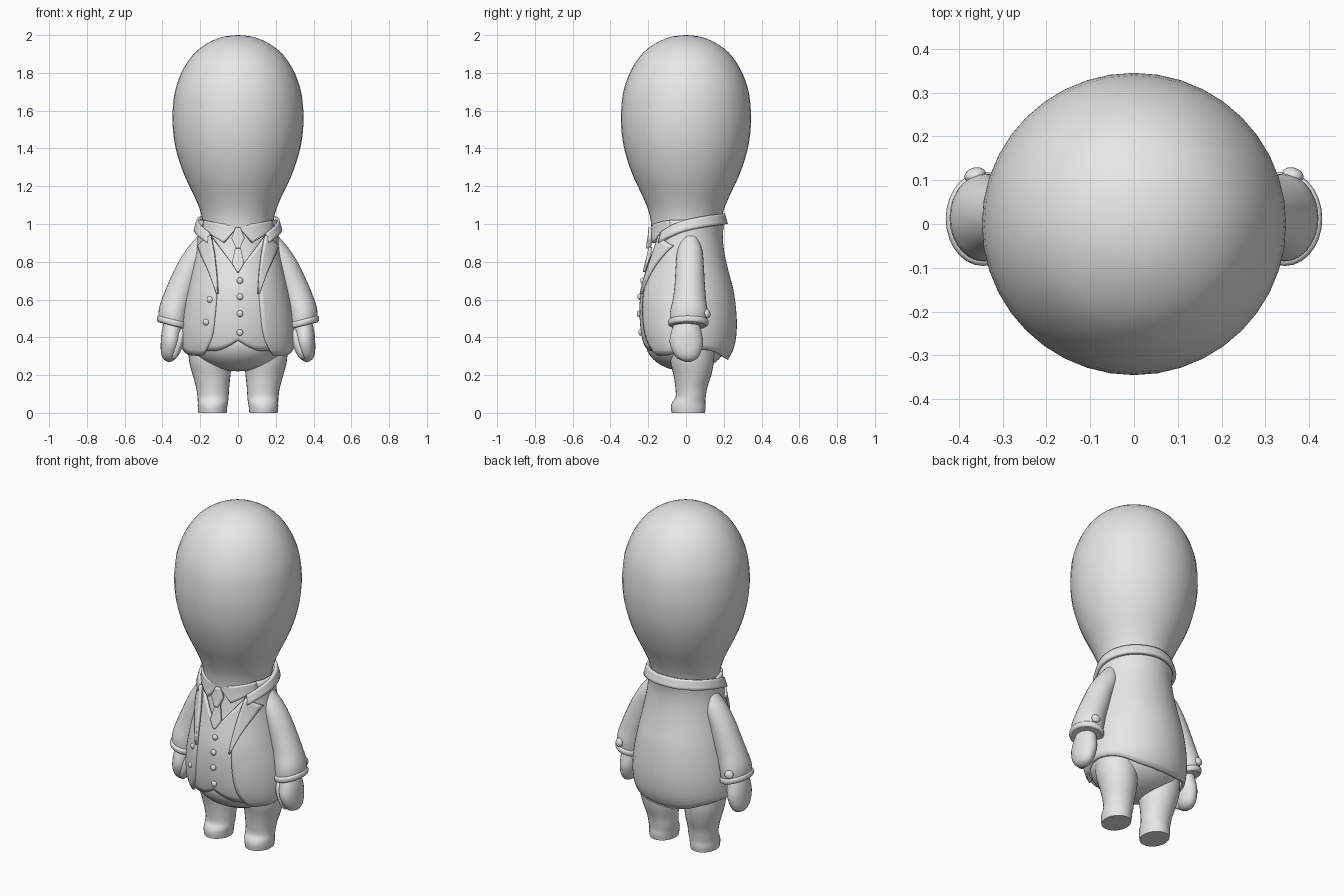
import bpy, bmesh, math
from mathutils import Vector, Matrix

cube = bpy.data.objects.get("Cube")
if cube:
    bpy.data.objects.remove(cube)

clay = bpy.data.materials.new("plain_grey")
clay.use_nodes = True
GREY = (0.8, 0.8, 0.8, 1)
clay.diffuse_color = GREY
clay.node_tree.nodes["Principled BSDF"].inputs["Base Color"].default_value = GREY


def finish(bm, name, subdiv=0, thick=0, angle=40):
    """Turn a bmesh into a smooth-shaded object with optional thickness."""
    bmesh.ops.recalc_face_normals(bm, faces=bm.faces)
    mesh = bpy.data.meshes.new(name)
    bm.to_mesh(mesh)
    bm.free()
    ob = bpy.data.objects.new(name, mesh)
    bpy.context.collection.objects.link(ob)
    mesh.materials.append(clay)
    if thick:
        mod = ob.modifiers.new("thickness", "SOLIDIFY")
        mod.thickness, mod.offset = thick, 0
    if subdiv:
        ob.modifiers.new("round", "SUBSURF").levels = subdiv
        ob.modifiers["round"].render_levels = subdiv
    bpy.ops.object.select_all(action="DESELECT")
    ob.select_set(True)
    bpy.context.view_layer.objects.active = ob
    bpy.ops.object.shade_smooth_by_angle(angle=math.radians(angle))
    return ob


def sample(table, t):
    """Smooth lookup in rows of (key, value, ...), keys ascending."""
    t = min(max(t, table[0][0]), table[-1][0])
    i = next(k for k in range(len(table) - 1) if t <= table[k + 1][0])
    p = [table[min(max(j, 0), len(table) - 1)] for j in range(i - 1, i + 3)]
    s = (t - p[1][0]) / (p[2][0] - p[1][0])
    h = p[2][0] - p[1][0]
    out = []
    for c in range(1, len(p[0])):
        m1 = (p[2][c] - p[0][c]) / (p[2][0] - p[0][0]) * h
        m2 = (p[3][c] - p[1][c]) / (p[3][0] - p[1][0]) * h
        a, b = p[1][c], p[2][c]
        out.append(a + m1 * s + (3 * (b - a) - 2 * m1 - m2) * s**2
                   + (2 * (a - b) + m1 + m2) * s**3)
    return out


def grid(name, rows, cols, func, closed=False, **kw):
    """Surface from func(u, v), with u and v running from 0 to 1."""
    bm = bmesh.new()
    n = cols if closed else cols + 1
    vs = [[bm.verts.new(func(i / cols, j / rows)) for i in range(n)]
          for j in range(rows + 1)]
    for j in range(rows):
        for i in range(cols):
            k = (i + 1) % n
            bm.faces.new((vs[j][i], vs[j][k], vs[j + 1][k], vs[j + 1][i]))
    if closed:
        bm.faces.new(vs[0])
        bm.faces.new(vs[-1])
    return finish(bm, name, **kw)


def loft(name, table, side=1, tilt=0, rows=20, cols=28):
    """Closed tube from rows of (z, centre x, centre y, radius x, radius y)."""
    def func(u, v):
        z = table[0][0] + v * (table[-1][0] - table[0][0])
        cx, cy, rx, ry = sample(table, z)
        a = u * math.tau
        return (side * (cx + rx * math.cos(a)), cy + ry * math.sin(a),
                z + tilt * rx * math.cos(a))
    return grid(name, rows, cols, func, closed=True, angle=50)


# Torso cross-sections: height, half width, front depth, back depth
TORSO = [(.26, .235, .155, .19), (.30, .268, .19, .22), (.36, .284, .22, .245),
         (.45, .286, .238, .256), (.55, .275, .243, .252), (.65, .255, .236, .238),
         (.75, .233, .212, .212), (.85, .212, .188, .19), (.95, .198, .172, .182),
         (1.05, .198, .165, .2)]


def around(a, z, off=0):
    """Point on the torso; angle a is measured from the front."""
    w, f, b = sample(TORSO, z)
    d = f if math.cos(a) > 0 else b
    return Vector(((w + off) * math.sin(a), -(d + off) * math.cos(a), z))


def front(x, z, off=0):
    w = sample(TORSO, z)[0] + off
    return around(math.asin(max(-1, min(1, x / w))), z, off)


def strip(name, edge_a, edge_b, off, thick, side=1, rows=12):
    """Cloth panel on the chest between two edges given as (x, z) points."""
    def at(edge, v):
        k = v * (len(edge) - 1)
        i = min(int(k), len(edge) - 2)
        return Vector(edge[i]).lerp(Vector(edge[i + 1]), k - i)

    def func(u, v):
        x, z = at(edge_a, v).lerp(at(edge_b, v), u)
        return front(side * x, z, off)
    return grid(name, rows, 6, func, thick=thick)


def button(name, place, normal, radius=.017):
    bm = bmesh.new()
    turn = Vector(normal).to_track_quat("Z", "Y").to_matrix().to_4x4()
    bmesh.ops.create_uvsphere(bm, u_segments=16, v_segments=10, radius=radius,
                              matrix=Matrix.Translation(place) @ turn
                              @ Matrix.Diagonal((1, 1, .65, 1)))
    finish(bm, name)


# Egg-shaped head
HEAD = [(0, .004, 2), (.08, .08, 1.991), (.17, .16, 1.958), (.26, .23, 1.905),
        (.37, .29, 1.82), (.49, .332, 1.71), (.6, .346, 1.6), (.69, .346, 1.52),
        (.79, .334, 1.42), (.9, .307, 1.32), (1, .274, 1.235), (1.09, .24, 1.165),
        (1.18, .207, 1.09), (1.25, .19, 1.03), (1.31, .183, .96)]


def head_point(u, v):
    r, z = sample(HEAD, v * HEAD[-1][0])
    return (r * math.cos(u * math.tau), .993 * r * math.sin(u * math.tau), z)


grid("head", 36, 40, head_point, closed=True, angle=60)

# Shirt body, and trouser hips bulging below it
grid("shirt_body", 20, 40,
     lambda u, v: around(u * math.tau, .36 + .65 * v, -.018), closed=True, angle=60)
bm = bmesh.new()
bmesh.ops.create_uvsphere(bm, u_segments=36, v_segments=20, radius=1,
                          matrix=Matrix.Translation((0, 0, .375))
                          @ Matrix.Diagonal((.255, .215, .155, 1)))
finish(bm, "trouser_hips")

# Waistcoat with a V neck and a pointed lower edge


def vest_point(u, v):
    x = -.19 + .38 * u
    low = .385 - .055 * math.sin(min(abs(x) / .13, 1) * math.pi / 2)
    high = .75 + 1.3 * abs(x)
    return front(x, low + (high - low) * v, -.004)


grid("waistcoat", 20, 24, vest_point, thick=.014)

# Jacket: wraps round the back and stays open at the front
OPENING = [(.28, .2), (.33, .165), (.4, .135), (.5, .12), (.65, .11),
           (.8, .122), (.92, .135), (1.02, .175)]
HEM = [(0, .305), (.6, .31), (1.3, .34), (1.9, .33), (2.5, .295), (3.15, .285)]


def jacket_point(u, v):
    s = 2 * u - 1
    low = sample(HEM, math.pi * (1 - abs(s)))[0]
    z = low + (1.02 - low) * v
    edge = math.asin(sample(OPENING, z)[0] / sample(TORSO, z)[0])
    return around(math.pi + s * (math.pi - edge), z, .004)


grid("jacket", 24, 64, jacket_point, thick=.018)

# Turned-down jacket collar, high at the back
COLLAR = [(.75, .95), (1.1, .985), (1.57, 1.02), (2.3, 1.045), (3.15, 1.055)]


def collar_point(u, v):
    a = .78 + u * (math.tau - 1.56)
    z = sample(COLLAR, min(a, math.tau - a))[0] - .055 * v
    p = around(a, .97, .012 + .016 * v)
    return (p.x, p.y, z)


grid("jacket_collar", 4, 48, collar_point, thick=.02)

# Necktie knot and tail
strip("tie_knot", [(-.012, .98), (-.034, .925), (-.01, .87)],
      [(.012, .98), (.034, .925), (.01, .87)], .016, .026)
strip("tie_tail", [(-.012, .88), (-.032, .79), (-.004, .745)],
      [(.012, .88), (.032, .79), (.004, .745)], .006, .02)

# Buttons down the waistcoat and on one jacket front
for i, z in enumerate((.70, .615, .525, .425)):
    p = front(.01, z, .006)
    button(f"waistcoat_button_{i + 1}", p, (0, -1, 0))
for i, (x, z) in enumerate(((-.15, .6), (-.17, .48))):
    button(f"jacket_button_{i + 1}", front(x, z, .013), (x, -.22, 0))

SLEEVE = [(.46, .344, .012, .077, .095), (.53, .34, .015, .079, .1),
          (.6, .32, .018, .077, .088), (.68, .29, .02, .074, .08),
          (.78, .25, .02, .067, .074), (.86, .208, .02, .058, .066),
          (.93, .182, .02, .03, .04)]
CUFF = [(.462, .346, .012, .076, .1), (.468, .346, .012, .083, .106),
        (.488, .344, .012, .084, .107), (.495, .343, .012, .078, .1)]
HAND = [(.27, .364, .01, .008, .012), (.28, .364, .01, .027, .04),
        (.31, .362, .006, .044, .068), (.37, .355, .002, .054, .088),
        (.43, .35, .002, .054, .08), (.49, .345, .005, .045, .06)]
LEG = [(0, .135, .012, .075, .088), (.03, .135, .012, .078, .092),
       (.055, .133, .014, .08, .088), (.08, .132, .024, .082, .08),
       (.13, .134, .028, .087, .084), (.2, .14, .034, .1, .1),
       (.27, .146, .032, .112, .115), (.36, .15, .03, .115, .12)]

for side, word in ((1, "left"), (-1, "right")):
    # Arm: sleeve, cuff with button, mitten hand and thumb
    loft(f"{word}_sleeve", SLEEVE, side, .25)
    loft(f"{word}_cuff", CUFF, side, .25, rows=8)
    button(f"{word}_cuff_button", (side * .363, .112, .525), (side * .3, 1, .2), .025)
    loft(f"{word}_hand", HAND, side)
    bm = bmesh.new()
    bmesh.ops.create_uvsphere(bm, u_segments=20, v_segments=12, radius=1,
                              matrix=Matrix.Translation((side * .318, -.035, .365))
                              @ Matrix.Rotation(-side * .3, 4, "Y")
                              @ Matrix.Diagonal((.028, .036, .085, 1)))
    finish(bm, f"{word}_thumb")
    # Trouser leg with a rounded toe at the foot
    loft(f"{word}_leg", LEG, side, rows=32)
    # Lapel and shirt collar leaf
    strip(f"{word}_lapel", [(.105, .63), (.113, .74), (.125, .84), (.145, .94)],
          [(.112, .63), (.15, .74), (.19, .83), (.212, .885)], .018, .016, side)
    strip(f"{word}_shirt_collar", [(.006, .985), (.07, 1), (.13, 1.01), (.178, 1.02)],
          [(.015, .97), (.075, .9), (.13, .935), (.182, .98)], .006, .016, side)
